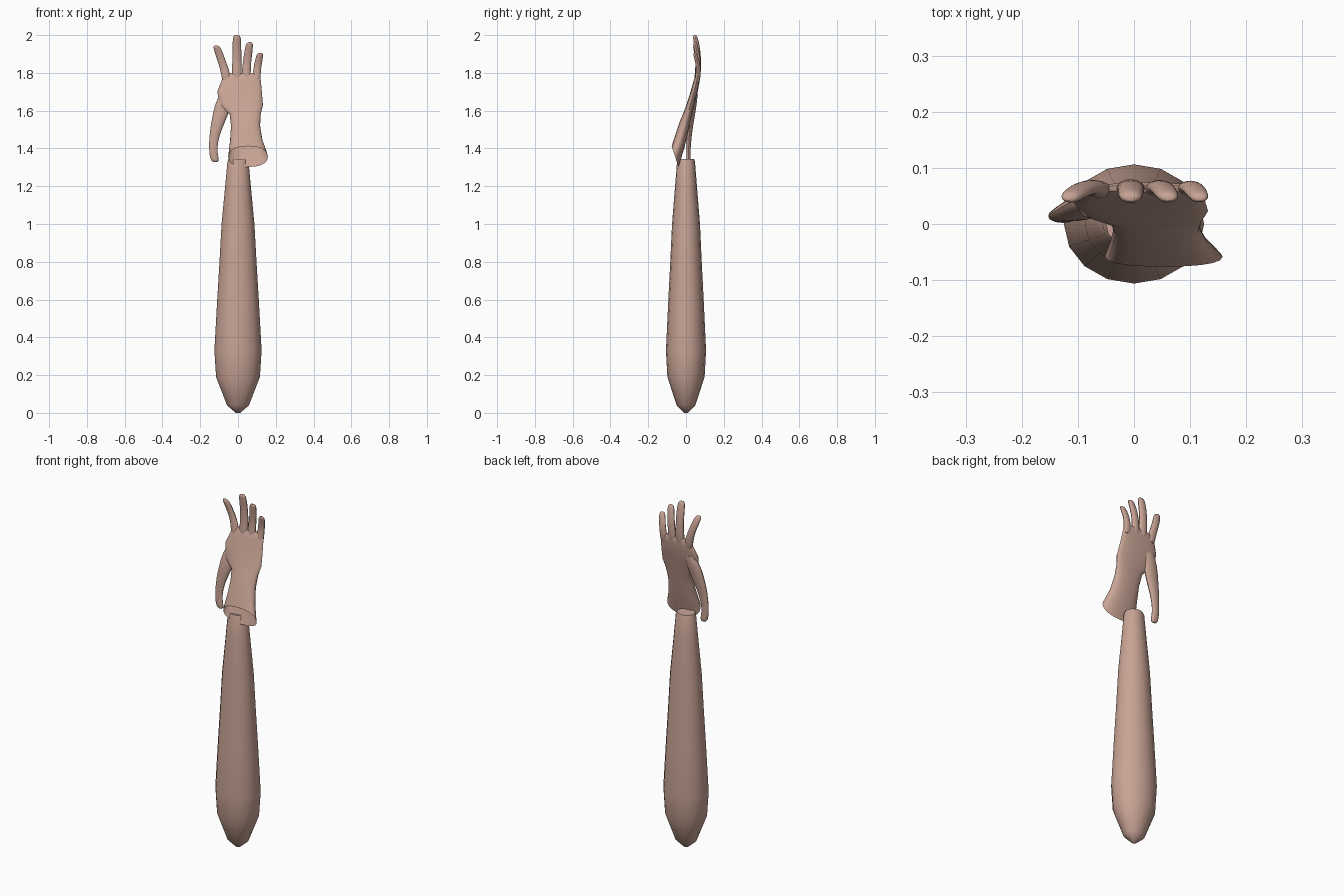
import bpy, bmesh, math

if "Cube" in bpy.data.objects:
    bpy.data.objects.remove(bpy.data.objects["Cube"])

COLOR = (0.58, 0.37, 0.30, 1)
skin = bpy.data.materials.new("skin")
skin.use_nodes = True
skin.diffuse_color = COLOR
bsdf = skin.node_tree.nodes["Principled BSDF"]
bsdf.inputs["Base Color"].default_value = COLOR
bsdf.inputs["Roughness"].default_value = 0.7


def loft(name, sections, sides, cap_start=True, cap_end=True, power=1.0, smooth_levels=0):
    """Skin oval sections: centre x, y, z, half width, half depth vector (y, z)."""
    bm = bmesh.new()
    rings = []
    for x, y, z, rx, dy, dz in sections:
        ring = []
        for i in range(sides):
            a = 2 * math.pi * i / sides
            c = math.copysign(abs(math.cos(a)) ** power, math.cos(a))
            s = math.copysign(abs(math.sin(a)) ** power, math.sin(a))
            ring.append(bm.verts.new((x + rx * c, y + dy * s, z + dz * s)))
        rings.append(ring)
    for low, high in zip(rings, rings[1:]):
        for i in range(sides):
            j = (i + 1) % sides
            bm.faces.new((low[i], low[j], high[j], high[i]))
    if cap_start:
        bm.faces.new(rings[0][::-1])
    if cap_end:
        bm.faces.new(rings[-1])
    bmesh.ops.recalc_face_normals(bm, faces=bm.faces)
    mesh = bpy.data.meshes.new(name)
    bm.to_mesh(mesh)
    bm.free()
    mesh.materials.append(skin)
    obj = bpy.data.objects.new(name, mesh)
    bpy.context.collection.objects.link(obj)
    if smooth_levels:
        sub = obj.modifiers.new("smooth", "SUBSURF")
        sub.levels = sub.render_levels = smooth_levels
    bpy.ops.object.select_all(action="DESELECT")
    obj.select_set(True)
    bpy.context.view_layer.objects.active = obj
    bpy.ops.object.shade_smooth_by_angle(angle=math.radians(50))
    return obj


def digit(name, path, depth):
    """Flattened finger through (x, y, z, radius) points, with a rounded tip."""
    sections = [(x, y, z, r, r * depth, 0) for x, y, z, r in path]
    x, y, z, r = path[-1]
    px, py, pz, pr = path[-2]
    step = math.copysign(r * 0.75, z - pz)
    slope = (x - px) / (z - pz), (y - py) / (z - pz)
    for t, k in ((0.65, 0.8), (1.0, 0.4)):
        h = step * t
        sections.append((x + slope[0] * h, y + slope[1] * h, z + h,
                         r * k, r * k * depth, 0))
    loft(name, sections, 10, smooth_levels=1)


# Forearm: tapering club shape, slightly flatter front to back
profile = [(0.0, 0.012), (0.04, 0.058), (0.19, 0.116), (0.33, 0.125), (0.6, 0.11),
           (0.8, 0.098), (1.0, 0.087), (1.2, 0.068), (1.33, 0.056), (1.345, 0.05)]
loft("forearm", [(0, 0, z, r, r * 0.85, 0) for z, r in profile], 16)

# Palm and open, slanted wrist cuff
loft("palm_and_wrist", [
    (0.053, -0.058, 1.357, 0.105, 0.018, -0.055),
    (0.044, -0.032, 1.44, 0.086, 0.024, -0.035),
    (0.040, -0.010, 1.52, 0.077, 0.024, -0.020),
    (0.038, 0.008, 1.58, 0.082, 0.022, -0.008),
    (0.018, 0.023, 1.63, 0.114, 0.021, 0),
    (0.008, 0.043, 1.70, 0.118, 0.019, 0),
    (0.017, 0.057, 1.76, 0.104, 0.016, 0),
    (0.024, 0.062, 1.79, 0.092, 0.012, 0),
    (0.024, 0.063, 1.80, 0.080, 0.006, 0)], 20, cap_start=False, power=0.85)

# Thumb hanging down beside the wrist
digit("thumb", [(-0.050, 0.050, 1.72, 0.035), (-0.078, 0.036, 1.64, 0.046),
                (-0.095, 0.026, 1.57, 0.043), (-0.118, 0.019, 1.50, 0.032),
                (-0.131, 0.015, 1.43, 0.024), (-0.131, 0.013, 1.38, 0.023),
                (-0.124, 0.013, 1.345, 0.024)], 0.5)

# Fingers: base x, middle x, tip x, tip height, radius
fingers = {
    "index_finger": (-0.058, -0.080, -0.110, 1.945, 0.023),
    "middle_finger": (-0.006, -0.006, -0.006, 2.0, 0.025),
    "ring_finger": (0.042, 0.047, 0.060, 1.962, 0.023),
    "little_finger": (0.096, 0.102, 0.115, 1.906, 0.021),
}
for name, (base, mid, tip, top, r) in fingers.items():
    start, end = 1.74, top - r * 0.65
    span = end - start
    digit(name, [(base, 0.057, start, r * 1.15),
                 (base * 0.7 + mid * 0.3, 0.064, start + span * 0.3, r * 1.1),
                 (mid, 0.066, start + span * 0.55, r),
                 (mid * 0.45 + tip * 0.55, 0.060, start + span * 0.8, r),
                 (tip, 0.050, end, r * 0.92)], 0.6)
